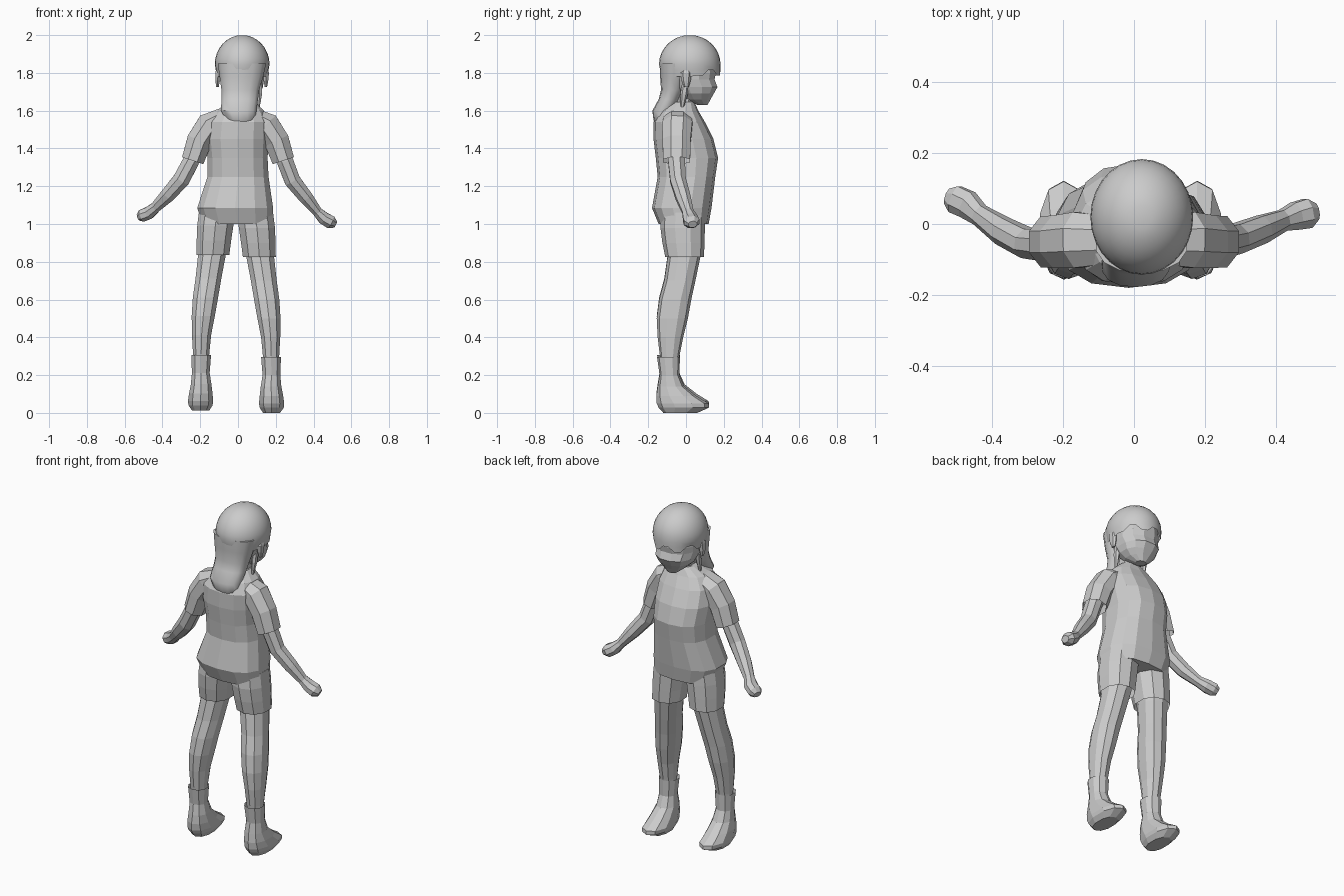
import bpy, bmesh
from math import sin, cos, pi, radians
from mathutils import Vector


def skin(name, rings, caps=(True, True), smooth=False):
    """Join equal-length rings of points into a skin."""
    bm = bmesh.new()
    rows = [[bm.verts.new(p) for p in r] for r in rings]
    n = len(rows[0])
    for a, b in zip(rows, rows[1:]):
        for i in range(n):
            j = (i + 1) % n
            bm.faces.new((a[i], a[j], b[j], b[i]))
    for use, row in zip(caps, (rows[0], rows[-1])):
        if use:
            bm.faces.new(row)
    bmesh.ops.recalc_face_normals(bm, faces=bm.faces)
    me = bpy.data.meshes.new(name)
    bm.to_mesh(me)
    bm.free()
    ob = bpy.data.objects.new(name, me)
    bpy.context.collection.objects.link(ob)
    if smooth:
        bpy.context.view_layer.objects.active = ob
        ob.select_set(True)
        bpy.ops.object.shade_smooth_by_angle(angle=radians(40))
        ob.select_set(False)
    return ob


def spow(v, e):
    return abs(v) ** e * (1 if v >= 0 else -1)


def stack(name, secs, n=12, e=0.9, caps=(True, True), side=1, dx=0, dz=0, smooth=False):
    """Horizontal sections (z, x0, x1, y0, y1); side=-1 mirrors them in x."""
    rings = []
    for z, x0, x1, y0, y1 in secs:
        cx, cy, rx, ry = (x0 + x1) / 2, (y0 + y1) / 2, (x1 - x0) / 2, (y1 - y0) / 2
        rings.append([(side * (cx + rx * spow(cos(t), e)) + dx,
                       cy + ry * spow(sin(t), e), z + dz)
                      for t in [2 * pi * (i + 0.5) / n for i in range(n)]])
    return skin(name, rings, caps, smooth)


def tube(name, path, n=8, caps=(True, True)):
    """Limb along (x, y, z, width, depth) stations."""
    pts = [Vector(p[:3]) for p in path]
    rings = []
    for k, p in enumerate(pts):
        t = (pts[min(k + 1, len(pts) - 1)] - pts[max(k - 1, 0)]).normalized()
        u = t.cross(Vector((0, 1, 0))).normalized()
        v = u.cross(t)
        a, b = path[k][3:]
        rings.append([p + u * a * cos(w) + v * b * sin(w)
                      for w in [2 * pi * (i + 0.5) / n for i in range(n)]])
    return skin(name, rings, caps)


# shirt body
stack("shirt", [
    (1.00, -.19, .185, -.145, .12), (1.085, -.22, .19, -.18, .135),
    (1.25, -.165, .165, -.15, .155), (1.35, -.165, .16, -.16, .17),
    (1.45, -.175, .165, -.172, .145), (1.54, -.165, .165, -.172, .10),
    (1.60, -.12, .14, -.14, .065), (1.645, -.045, .09, -.085, .045)], n=14, e=0.8)

# sleeves, arms and fists
for s, tag in ((1, "right"), (-1, "left")):
    tube(tag + "_sleeve", [
        (s * .08, -.045, 1.57, .05, .075), (s * .15, -.045, 1.525, .075, .085),
        (s * .205, -.05, 1.44, .072, .08), (s * .24, -.05, 1.335, .064, .078)],
        caps=(True, False))
tube("right_arm", [
    (.22, -.05, 1.42, .048, .05), (.25, -.05, 1.33, .047, .048),
    (.288, -.042, 1.23, .046, .045), (.36, -.015, 1.14, .04, .042),
    (.42, .01, 1.065, .028, .032), (.455, .022, 1.03, .036, .042),
    (.49, .03, 1.01, .038, .045), (.515, .035, .998, .02, .025)])
tube("left_arm", [
    (-.22, -.05, 1.42, .048, .05), (-.25, -.06, 1.33, .047, .048),
    (-.30, -.055, 1.235, .048, .045), (-.37, -.02, 1.155, .042, .042),
    (-.435, .025, 1.09, .03, .032), (-.47, .055, 1.06, .036, .042),
    (-.505, .07, 1.045, .036, .042), (-.525, .078, 1.035, .02, .025)])

# shorts, legs and socked feet, mirrored with a slight stance offset
for s, tag, dx, dz in ((1, "right", 0, 0), (-1, "left", -.02, .012)):
    stack(tag + "_shorts_leg", [
        (1.06, -.01, .19, -.13, .10), (.98, 0, .2, -.135, .10),
        (.90, .012, .203, -.125, .098), (.825, .022, .204, -.11, .095)],
        n=10, caps=(True, False), side=s, dx=dx, dz=dz)
    stack(tag + "_leg", [
        (.90, .03, .195, -.1, .085), (.82, .042, .195, -.098, .075),
        (.70, .065, .208, -.115, .05), (.60, .082, .222, -.142, .028),
        (.50, .10, .228, -.155, .01), (.40, .12, .226, -.15, -.015),
        (.30, .13, .22, -.138, -.035), (.24, .135, .218, -.13, -.045)],
        n=10, side=s, dx=dx, dz=dz)
    stack(tag + "_foot", [
        (.295, .12, .23, -.153, -.032), (.2, .128, .226, -.14, -.035),
        (.14, .118, .232, -.15, -.008), (.09, .112, .242, -.157, .055),
        (.05, .108, .248, -.155, .12), (.028, .112, .245, -.145, .122),
        (.0, .13, .225, -.12, .06)],
        n=10, caps=(False, True), side=s, dx=dx, dz=dz)

# neck, head and ears
stack("neck", [(1.58, -.045, .09, -.07, .04), (1.70, -.03, .08, -.06, .05)], n=8)
stack("head", [
    (1.63, -.005, .055, .06, .115), (1.66, -.045, .095, -.01, .132),
    (1.69, -.075, .122, -.04, .15), (1.725, -.09, .135, -.07, .17),
    (1.765, -.098, .142, -.09, .155), (1.80, -.1, .145, -.1, .162),
    (1.88, -.1, .145, -.1, .15)], n=12)
for x, tag in ((.15, "right"), (-.106, "left")):
    stack(tag + "_ear", [
        (1.725, x - .01, x + .005, -.01, .015), (1.76, x - .016, x + .012, -.025, .025),
        (1.80, x - .016, x + .016, -.03, .03), (1.82, x - .01, x + .008, -.015, .02)], n=6)

# hair cap: dome with a jagged fringe along its lower edge
N, cx, cy, cz = 28, .022, .02, 1.845
rings = []
for k in range(1, 9):
    f = k / 8 * pi / 2
    rings.append([(cx + .145 * sin(f) * cos(t), cy + .163 * sin(f) * sin(t), cz + .155 * cos(f))
                  for t in [2 * pi * i / N for i in range(N)]])
for f in (.5, 1):
    ring = []
    for i in range(N):
        t = 2 * pi * i / N
        front = max(0, sin(t))
        drop = (.03 + .03 * (i % 4 in (1, 2)) if front > .15 else .065) * f
        r = 1 - .08 * f * (1 - front)
        ring.append((cx + .145 * r * cos(t), cy + .163 * r * sin(t), cz - drop))
    rings.append(ring)
skin("hair_cap", rings, (True, False), smooth=True)

# long back hair falling to the shoulders
stack("back_hair", [
    (1.85, -.11, .152, -.138, .03), (1.78, -.1, .136, -.137, .015),
    (1.71, -.09, .115, -.132, -.005), (1.66, -.09, .108, -.145, -.03),
    (1.60, -.092, .1, -.178, -.06), (1.55, -.065, .09, -.172, -.08),
    (1.515, -.02, .04, -.155, -.11)], n=14, smooth=True)

# loose strands behind the ears
for x, tag in ((.115, "right"), (-.075, "left")):
    tube(tag + "_strand", [(x, .0, 1.76, .015, .018), (x, -.01, 1.69, .014, .02),
                           (x - .005, -.02, 1.62, .006, .01)], n=6)
